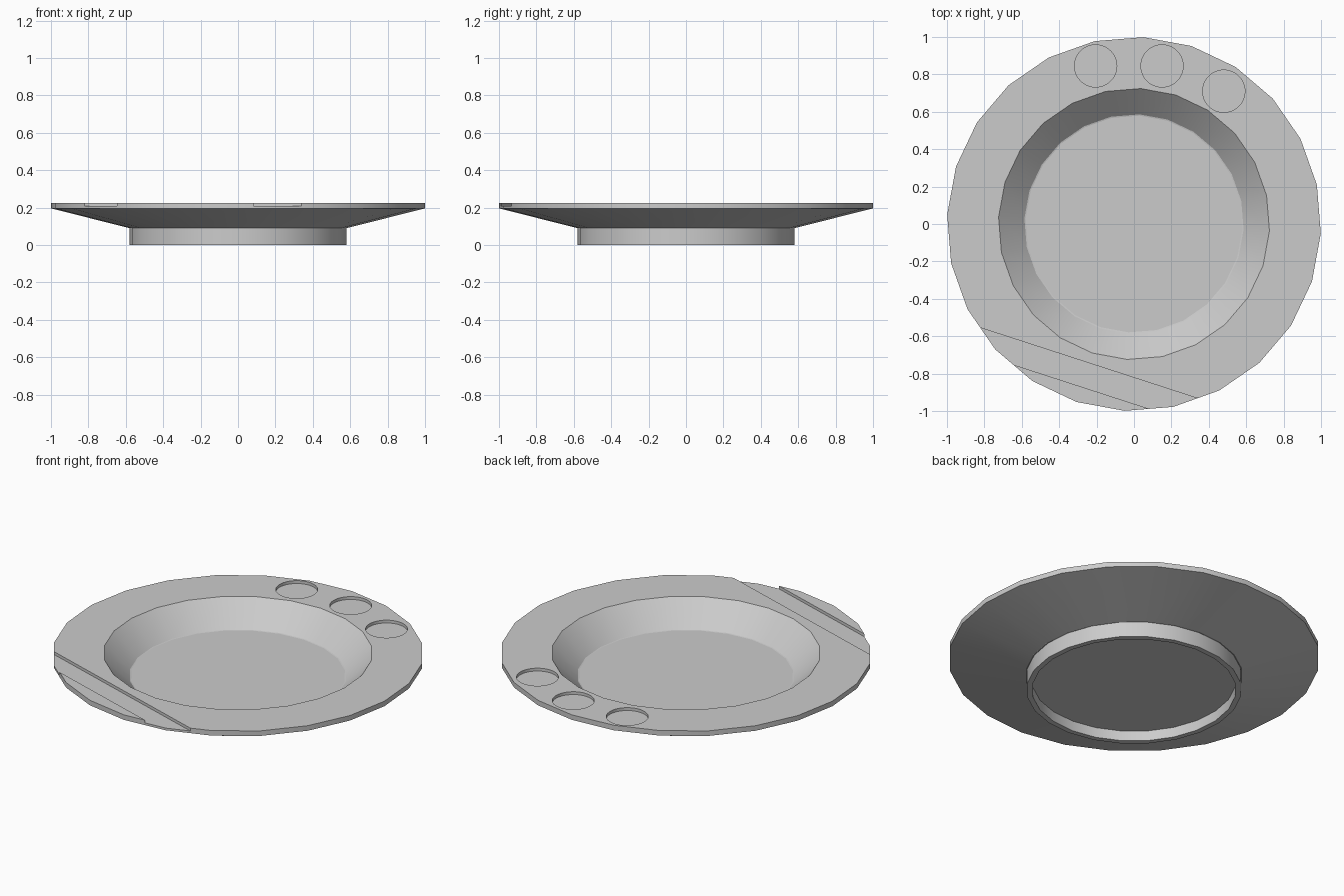
import bpy, bmesh, math
from mathutils import Matrix

if "Cube" in bpy.data.objects:
    bpy.data.objects.remove(bpy.data.objects["Cube"])

SIDES, TURN, TOP, CUT = 24, math.radians(-2.9), 0.225, 0.017


def lathe(name, profile):
    """Revolve (radius, z) points; radius 0 closes the pole with a cap."""
    bm = bmesh.new()
    rings = []
    for r, z in profile:
        rings.append([bm.verts.new((r * math.cos(TURN + i * math.tau / SIDES),
                                    r * math.sin(TURN + i * math.tau / SIDES), z))
                      for i in range(SIDES)])
    for a, b in zip(rings, rings[1:]):
        for i in range(SIDES):
            j = (i + 1) % SIDES
            bm.faces.new((a[i], a[j], b[j], b[i]))
    bm.faces.new(rings[0])
    bm.faces.new(rings[-1])
    bmesh.ops.recalc_face_normals(bm, faces=bm.faces[:])
    return add(name, bm)


def add(name, bm):
    mesh = bpy.data.meshes.new(name)
    bm.to_mesh(mesh)
    bm.free()
    ob = bpy.data.objects.new(name, mesh)
    bpy.context.collection.objects.link(ob)
    return ob


# Plate: recessed underside, foot ring, flared body, rim, well
plate = lathe("plate", [(0.55, 0.06), (0.55, 0), (0.58, 0), (0.58, 0.09),
                        (1.0, 0.195), (1.0, TOP), (0.725, TOP), (0.585, 0.09)])

cutters = []

# Three round pockets in the rim
for x, y in [(-0.205, 0.845), (0.15, 0.845), (0.48, 0.71)]:
    bm = bmesh.new()
    bmesh.ops.create_cone(bm, cap_ends=True, segments=48, radius1=0.113,
                          radius2=0.113, depth=0.2,
                          matrix=Matrix.Translation((x, y, TOP - CUT + 0.1)))
    cutters.append(add("pocket_cutter", bm))

# Straight rest groove across the front left of the rim
bm = bmesh.new()
bmesh.ops.create_cube(bm, size=1, matrix=(
    Matrix.Rotation(math.radians(-18), 4, 'Z')
    @ Matrix.Translation((0, -0.848, TOP - CUT + 0.1))
    @ Matrix.Diagonal((2.4, 0.133, 0.2, 1))))
cutters.append(add("groove_cutter", bm))

# Cut, apply and shade
bpy.context.view_layer.objects.active = plate
plate.select_set(True)
for c in cutters:
    c.hide_render = True
    mod = plate.modifiers.new("cut", 'BOOLEAN')
    mod.operation = 'DIFFERENCE'
    mod.solver = 'EXACT'
    mod.object = c
    bpy.ops.object.modifier_apply(modifier=mod.name)
for c in cutters:
    bpy.data.objects.remove(c)
bpy.ops.object.shade_smooth_by_angle(angle=math.radians(20))
